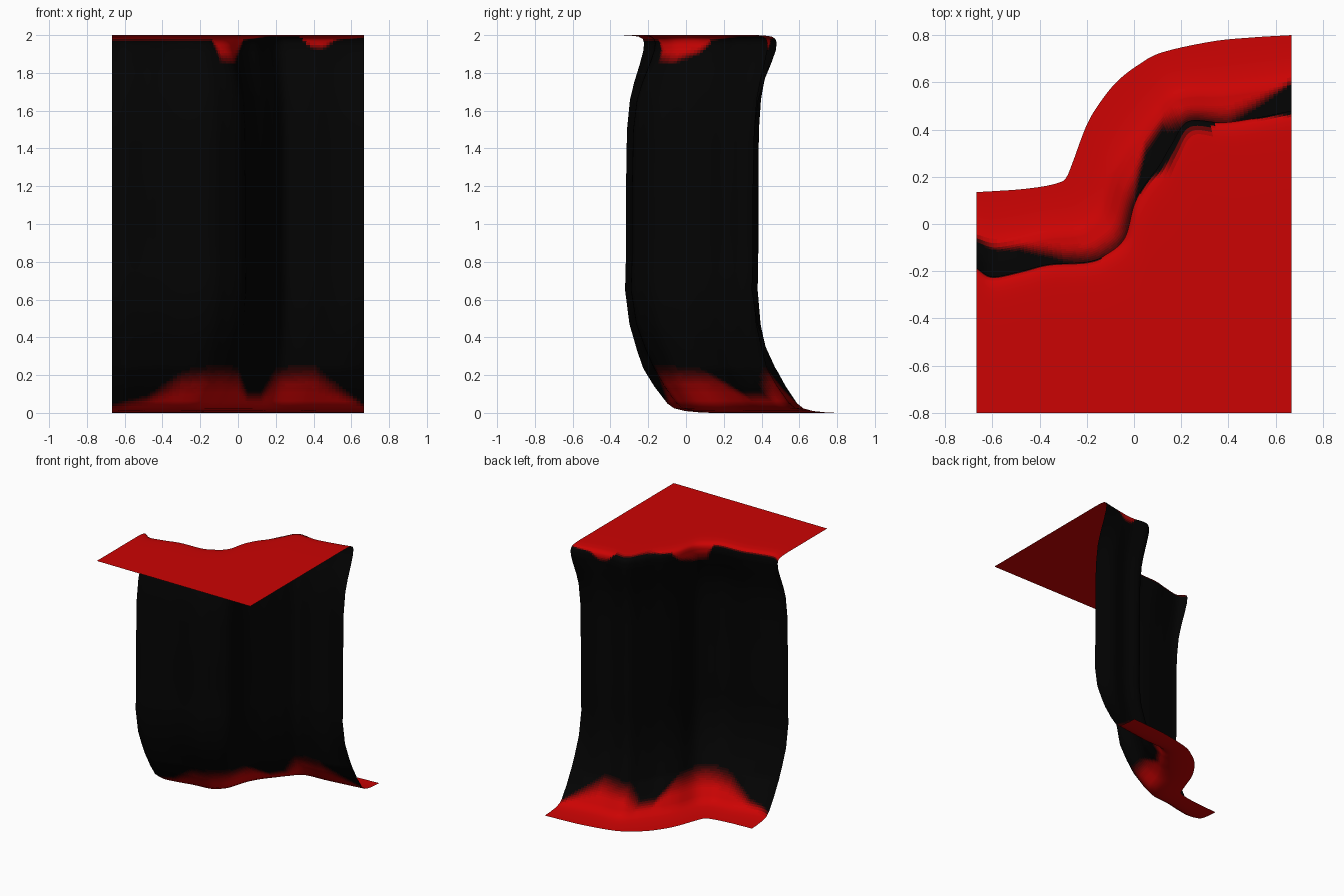
import bpy, bmesh, math
from mathutils import Vector

if "Cube" in bpy.data.objects:
    bpy.data.objects.remove(bpy.data.objects["Cube"])

# Cliff top rim (x, y), outer lip at the foot (x, y), strength of the undercut between them
PAIRS = [(-.667, -.185, -.667, .135, 1.3), (-.6, -.222, -.58, .14, .85), (-.48, -.2, -.48, .147, .9),
         (-.36, -.17, -.38, .16, 1.1), (-.2, -.16, -.31, .178, 1.2), (-.12, -.13, -.285, .2, 1.1),
         (-.04, -.06, -.26, .26, 1), (0, .08, -.2, .42, .8), (.05, .175, -.14, .52, .7),
         (.105, .245, -.07, .605, .6), (.16, .34, .02, .675, .7), (.23, .435, .12, .727, .8),
         (.38, .43, .33, .773, .7), (.52, .45, .5, .79, .65), (.667, .48, .667, .8, 1.3)]

# Cross-section: share of the way from rim to lip, and height
PROFILE = [(-.35, 2), (-.2, 1.998), (-.08, 1.992), (-.02, 1.98), (0, 1.96), (-.01, 1.92),
           (-.07, 1.85), (-.17, 1.75), (-.24, 1.66), (-.29, 1.5), (-.305, 1.2), (-.305, .85),
           (-.32, .65), (-.25, .47), (-.13, .34), (-.02, .24), (.15, .14), (.34, .05),
           (.44, .024), (.6, .01), (.8, .003), (1, 0)]

# Height of the red at the foot, and lower limit of the red at the top, along x
FOOT_RED = [(-.67, .05), (-.48, .1), (-.3, .24), (-.1, .28), (0, .26), (.05, .12), (.12, .12),
            (.2, .26), (.4, .28), (.55, .15), (.67, .05)]
TOP_RED = [(-.67, 1.97), (-.14, 1.97), (-.09, 1.84), (-.02, 1.82), (.03, 1.97), (.12, 1.985),
           (.16, 1.99), (.33, 1.99), (.38, 1.92), (.45, 1.91), (.52, 1.97), (.67, 1.985)]


def lookup(table, x):
    for (x0, y0), (x1, y1) in zip(table, table[1:]):
        if x <= x1:
            t = max(0, (x - x0) / (x1 - x0))
            return y0 + (y1 - y0) * t
    return table[-1][1]


def spline(points, steps):
    pts = [Vector(p) for p in points]
    pts = [2 * pts[0] - pts[1]] + pts + [2 * pts[-1] - pts[-2]]
    out = []
    for a, b, c, d in zip(pts, pts[1:], pts[2:], pts[3:]):
        for k in range(steps):
            t = k / steps
            out.append(.5 * (2 * b + (c - a) * t + (2 * a - 5 * b + 4 * c - d) * t * t
                             + (3 * b - a - 3 * c + d) * t ** 3))
    return out + [pts[-2]]


def smooth(t):
    t = min(1, max(0, t))
    return t * t * (3 - 2 * t)


def redness(x, z):
    foot = lookup(FOOT_RED, x)
    top = lookup(TOP_RED, x)
    low = smooth((foot - z) / (foot * .65))
    high = smooth((z - top) / max(.009, (1.995 - top) * .6))
    return max(low, high)


# Rows: split tall profile segments finely so the colour can fade
rows = []
for (f0, z0), (f1, z1) in zip(PROFILE, PROFILE[1:]):
    n = max(2, math.ceil((z0 - z1) / (.015 if z1 < .3 or z1 > 1.8 else .1)))
    rows += [(f0 + (f1 - f0) * k / n, z0 + (z1 - z0) * k / n) for k in range(n)]
rows.append(PROFILE[-1])

columns = spline(PAIRS, 8)


def cliff_point(column, f, z):
    tx, ty, bx, by, undercut = column
    if f < 0 and z < 1.95:
        f *= undercut
    return Vector((tx + f * (bx - tx), ty + f * (by - ty), z))


bm = bmesh.new()
grid = []

# Flat plateau rows, then the cliff rows
PLATEAU = 5
for k in range(PLATEAU):
    row = []
    for j, column in enumerate(columns):
        start = Vector((-.667 + 1.334 * j / (len(columns) - 1), -.8, 2))
        row.append(bm.verts.new(start.lerp(cliff_point(column, *PROFILE[0]), k / PLATEAU)))
    grid.append(row)
for f, z in rows:
    grid.append([bm.verts.new(cliff_point(column, f, z)) for column in columns])

# Faces, each given the nearest shade between black rock and red ground
SHADES = 16
for r0, r1 in zip(grid, grid[1:]):
    for j in range(len(columns) - 1):
        face = bm.faces.new((r0[j], r0[j + 1], r1[j + 1], r1[j]))
        face.smooth = True
        c = face.calc_center_median()
        face.material_index = round(redness(c.x, c.z) * (SHADES - 1))

mesh = bpy.data.meshes.new("cliff")
bm.to_mesh(mesh)
bm.free()
BLACK, RED = Vector((.001, .001, .001)), Vector((.6, .001, .001))
for k in range(SHADES):
    mat = bpy.data.materials.new(f"ground_shade_{k}")
    mat.diffuse_color = (*BLACK.lerp(RED, (k / (SHADES - 1)) ** 1.5), 1)
    mat.use_nodes = True
    mat.node_tree.nodes["Principled BSDF"].inputs["Base Color"].default_value = mat.diffuse_color
    mesh.materials.append(mat)
cliff = bpy.data.objects.new("cliff", mesh)
bpy.context.collection.objects.link(cliff)
